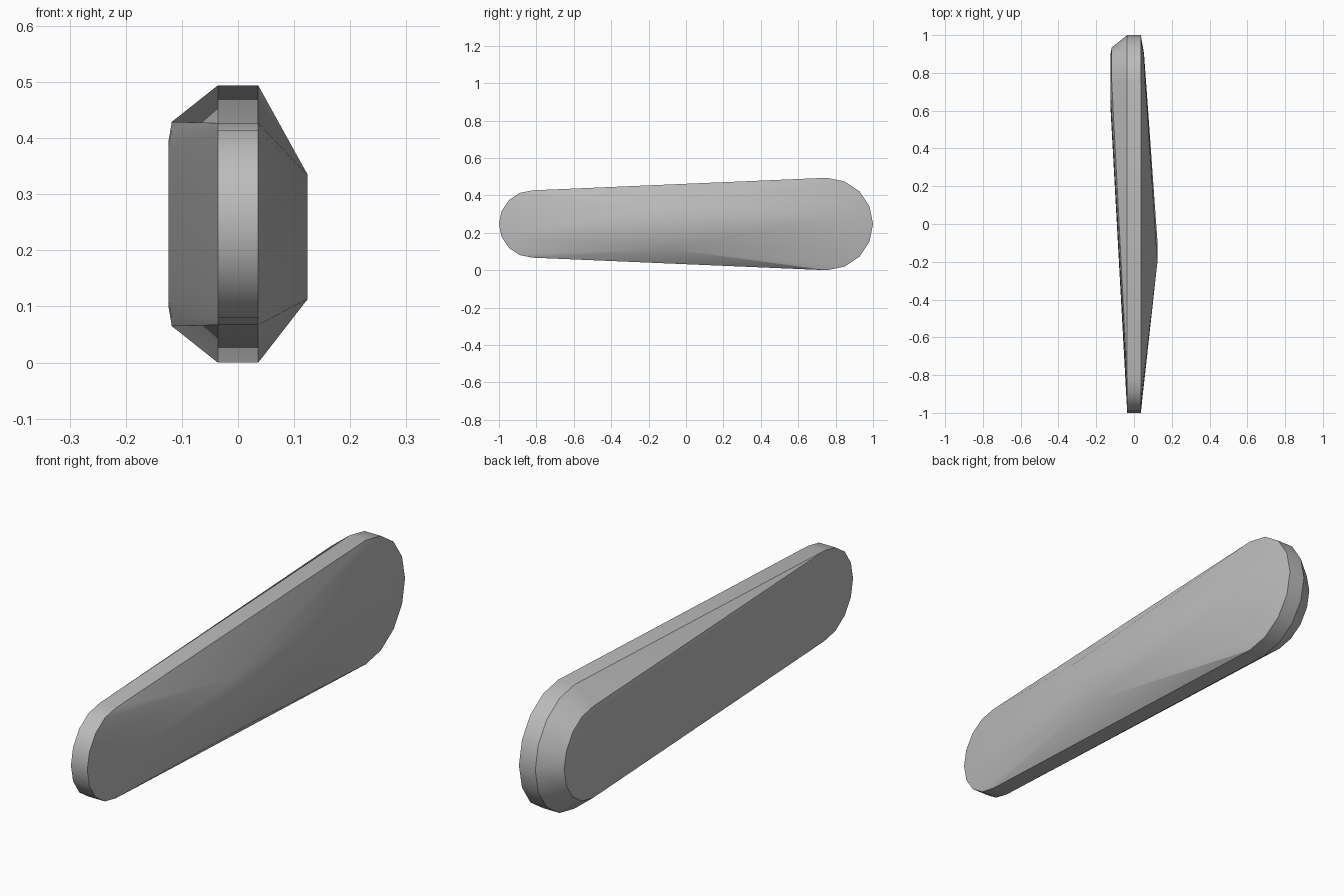
import bpy, bmesh, math

cube = bpy.data.objects.get("Cube")
if cube:
    bpy.data.objects.remove(cube, do_unlink=True)

# Plain grey finish
grey = bpy.data.materials.new("mid_grey")
grey.use_nodes = True
colour = (0.5, 0.5, 0.5, 1)
grey.diffuse_color = colour
grey.node_tree.nodes["Principled BSDF"].inputs["Base Color"].default_value = colour

MID_Z = 0.247
REAR_Y, FRONT_Y = 0.753, -0.82
RIM = 0.036

bm = bmesh.new()


def ring(x, y, radius, sides=16):
    """Circle of points facing sideways."""
    for i in range(sides):
        a = math.tau * i / sides
        bm.verts.new((x, y + radius * math.cos(a), MID_Z + radius * math.sin(a)))


# Straight rim around the large rear end and the small front end
for x in (-RIM, RIM):
    ring(x, REAR_Y, MID_Z)
    ring(x, FRONT_Y, 0.18)

# Raised flat on the right side, with a softened border
ring(-0.118, REAR_Y, 0.182)
ring(-0.124, REAR_Y, 0.147)

# Shallow dome at the rear of the left side
ring(0.053, REAR_Y, 0.15)

# Slanted peak on the left side
for y, z in ((-0.2, 0.335), (-0.09, 0.113)):
    bm.verts.new((0.124, y, z))

# Stretch one skin over all the sections
hull = bmesh.ops.convex_hull(bm, input=bm.verts)
spare = {e for e in hull["geom_interior"] + hull["geom_unused"]
         if isinstance(e, bmesh.types.BMVert)}
bmesh.ops.delete(bm, geom=list(spare), context="VERTS")
bmesh.ops.dissolve_limit(bm, angle_limit=math.radians(0.5),
                         verts=bm.verts, edges=bm.edges)
bmesh.ops.recalc_face_normals(bm, faces=bm.faces)

mesh = bpy.data.meshes.new("handle_body")
bm.to_mesh(mesh)
bm.free()
mesh.materials.append(grey)
handle = bpy.data.objects.new("handle_body", mesh)
bpy.context.collection.objects.link(handle)

# Smooth ends with crisp rim edges
bpy.ops.object.select_all(action="DESELECT")
handle.select_set(True)
bpy.context.view_layer.objects.active = handle
bpy.ops.object.shade_smooth_by_angle(angle=math.radians(30))
